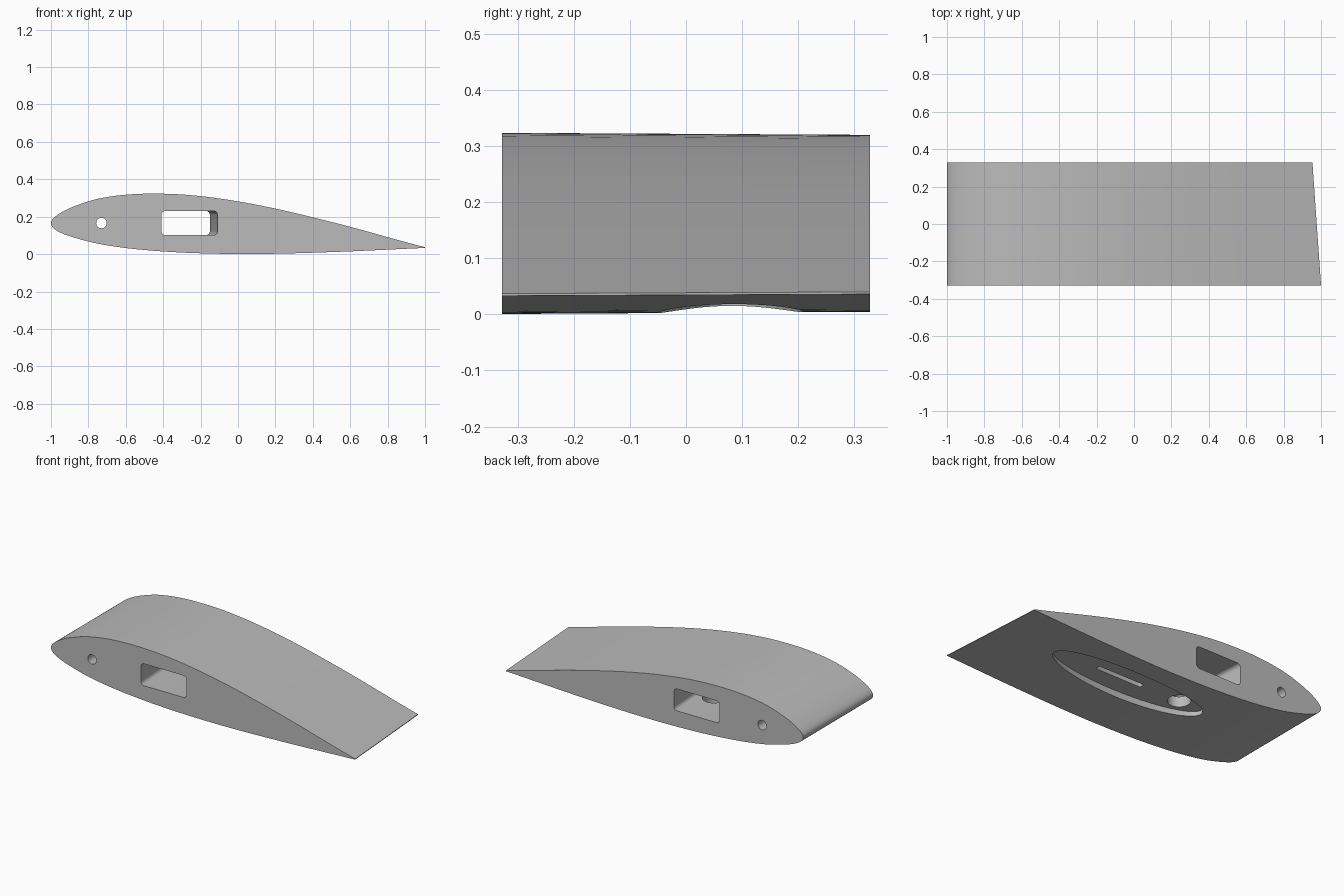
import bpy, bmesh, math

cube = bpy.data.objects.get("Cube")
if cube:
    bpy.data.objects.remove(cube, do_unlink=True)

GREY = (0.5, 0.5, 0.5, 1)
mat = bpy.data.materials.new("plain grey")
mat.use_nodes = True
mat.diffuse_color = GREY
mat.node_tree.nodes["Principled BSDF"].inputs["Base Color"].default_value = GREY


def loft(name, start, end):
    """Solid between two matching closed loops of 3D points."""
    bm = bmesh.new()
    a = [bm.verts.new(p) for p in start]
    b = [bm.verts.new(p) for p in end]
    n = len(a)
    for i in range(n):
        j = (i + 1) % n
        bm.faces.new((a[i], a[j], b[j], b[i]))
    bm.faces.new(a[::-1])
    bm.faces.new(b)
    bmesh.ops.recalc_face_normals(bm, faces=bm.faces)
    me = bpy.data.meshes.new(name)
    bm.to_mesh(me)
    bm.free()
    me.materials.append(mat)
    ob = bpy.data.objects.new(name, me)
    bpy.context.collection.objects.link(ob)
    return ob


def ellipse(cx, cy, rx, ry, n):
    return [(cx + rx * math.cos(math.tau * i / n),
             cy + ry * math.sin(math.tau * i / n)) for i in range(n)]


def rounded_rect(cx, cy, w, h, r, steps=6):
    pts = []
    for k, (sx, sy) in enumerate(((1, 1), (-1, 1), (-1, -1), (1, -1))):
        for i in range(steps + 1):
            a = math.pi / 2 * (k + i / steps)
            pts.append((cx + sx * (w / 2 - r) + r * math.cos(a),
                        cy + sy * (h / 2 - r) + r * math.sin(a)))
    return pts


def along_y(pts, y, shift=0):
    return [(x + shift, y, z) for x, z in pts]


def upright(pts, z):
    return [(x, y, z) for x, y in pts]


def foil_profile(heights, sub=6):
    """Smooth section; x follows s squared so the nose comes out round."""
    h = [2 * heights[0] - heights[1], *heights, 2 * heights[-1] - heights[-2]]
    spans = len(heights) - 1
    pts = []
    for i in range(spans * sub + 1):
        k = min(i // sub, spans - 1)
        t = i / sub - k
        p, q, r, w = h[k:k + 4]
        z = q + t / 2 * (r - p + t * (2 * p - 5 * q + 4 * r - w + t * (3 * (q - r) + w - p)))
        s = 1 - 2 * i / (spans * sub)
        pts.append((2 * s * s - 1, z))
    return pts


# Wing body: section heights from tail over the top, round the nose, back below
HALF = 0.328
TAPER = 0.977
NOSE_Z = 0.165
heights = [.037, .164, .259, .312, .323, .302, .256, .207, NOSE_Z,
           .125, .088, .050, .022, .005, .001, .012, .033]
section = foil_profile(heights)
small = [(-1 + (x + 1) * TAPER, NOSE_Z + (z - NOSE_Z) * TAPER) for x, z in section]
wing = loft("wing_section", along_y(section, -HALF), along_y(small, HALF))

# Cutters: swept spar channel, rod hole, underside pocket, cable hole and slot
spar = rounded_rect(-0.26, 0.166, 0.30, 0.13, 0.022)
rod = ellipse(-0.73, 0.166, 0.028, 0.028, 32)
pocket = ellipse(0.11, 0.08, 0.5, 0.13, 96)
cable = ellipse(-0.24, 0.08, 0.062, 0.062, 40)
slot = rounded_rect(0.16, 0.075, 0.30, 0.03, 0.006, 3)
cutters = [
    loft("spar_cutter", along_y(spar, -0.4, 0.005), along_y(spar, 0.4, -0.045)),
    loft("rod_cutter", along_y(rod, -0.4), along_y(rod, 0.4)),
    loft("pocket_cutter", upright(pocket, -0.1), upright(pocket, 0.04)),
    loft("cable_cutter", upright(cable, -0.08), upright(cable, 0.15)),
    loft("slot_cutter", upright(slot, -0.06), upright(slot, 0.12)),
]

bpy.context.view_layer.objects.active = wing
for c in cutters:
    mod = wing.modifiers.new(c.name, "BOOLEAN")
    mod.operation = "DIFFERENCE"
    mod.solver = "EXACT"
    mod.object = c
    bpy.ops.object.modifier_apply(modifier=mod.name)
    bpy.data.objects.remove(c, do_unlink=True)

# Smooth skin with crisp edges
for o in bpy.context.selected_objects:
    o.select_set(False)
wing.select_set(True)
bpy.ops.object.shade_smooth_by_angle(angle=math.radians(30))
